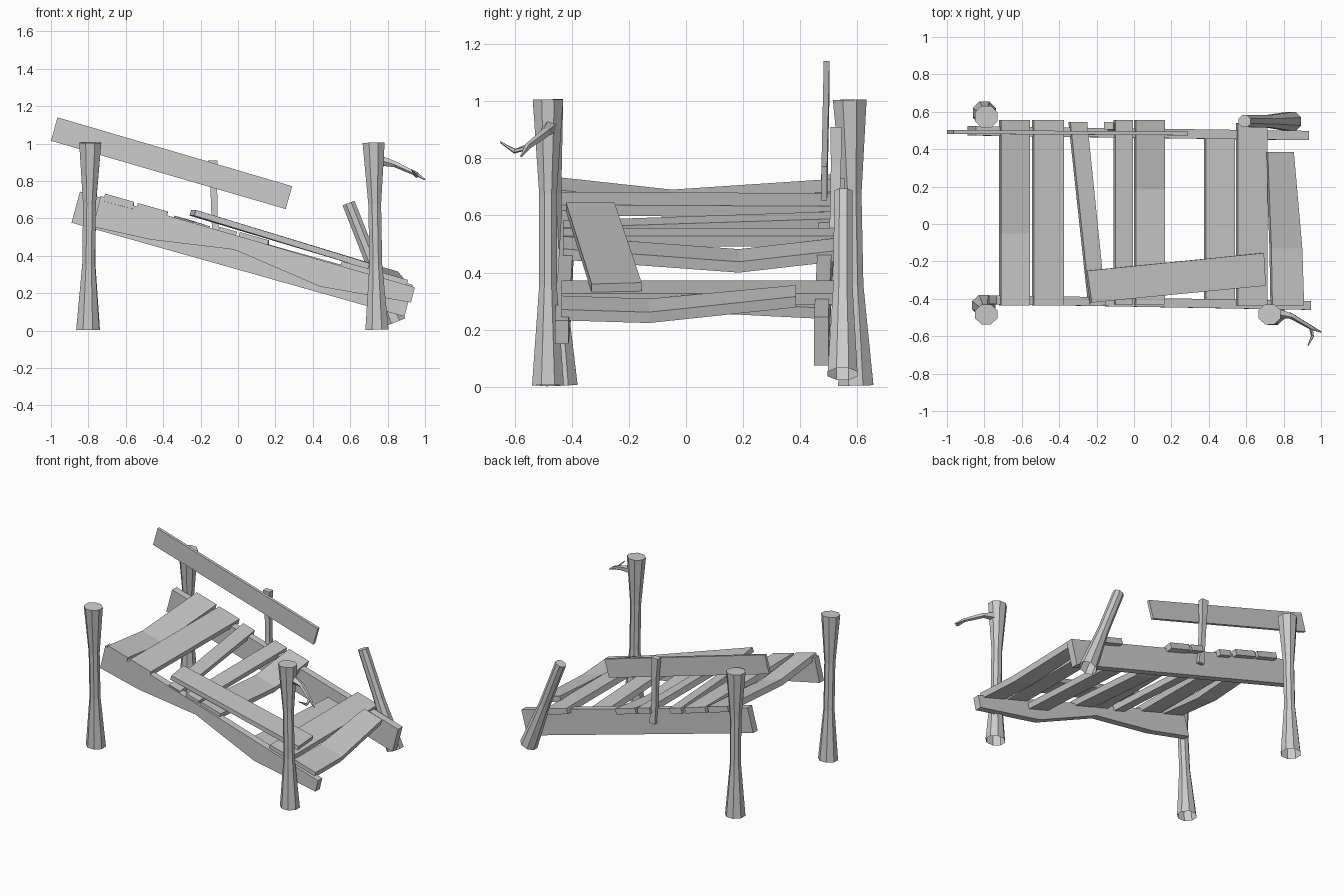
import bpy, bmesh, math
from mathutils import Vector

if "Cube" in bpy.data.objects:
    bpy.data.objects.remove(bpy.data.objects["Cube"])


def loft(name, rings, cap_start=True, cap_end=True):
    """Skin a list of equal-length point rings into one flat-shaded mesh."""
    bm = bmesh.new()
    vr = [[bm.verts.new(p) for p in r] for r in rings]
    n = len(vr[0])
    for a, b in zip(vr, vr[1:]):
        for i in range(n):
            j = (i + 1) % n
            bm.faces.new((a[i], a[j], b[j], b[i]))
    if cap_start:
        bm.faces.new(vr[0][::-1])
    if cap_end:
        bm.faces.new(vr[-1])
    bmesh.ops.recalc_face_normals(bm, faces=bm.faces)
    me = bpy.data.meshes.new(name)
    bm.to_mesh(me)
    bm.free()
    ob = bpy.data.objects.new(name, me)
    bpy.context.collection.objects.link(ob)
    return ob


def tube(name, path, radii, sides=8, open_bottom=False, flat=1.0):
    """Round-section part along a path; flat squashes the section in y."""
    pts = [Vector(p) for p in path]
    rings = []
    for i, (p, r) in enumerate(zip(pts, radii)):
        d = pts[min(i + 1, len(pts) - 1)] - pts[max(i - 1, 0)]
        q = Vector((0, 0, 1)).rotation_difference(d)
        rings.append([p + q @ Vector((r * math.cos(a), r * flat * math.sin(a), 0))
                      for a in [(k + .5) * math.tau / sides for k in range(sides)]])
    return loft(name, rings, not open_bottom)


def post(name, bottom, top, stops, flat=.94):
    b, t = Vector(bottom), Vector(top)
    return tube(name, [b.lerp(t, s[0]) for s in stops], [s[1] for s in stops],
                open_bottom=True, flat=flat)


# Four posts, pinched in the middle; the back right one is snapped and leaning
full = [(0, .067), (.35, .037), (.67, .037), (1, .064)]
post("front_left_post", (-.803, -.435, .005), (-.79, -.483, 1.005), full, .9)
post("front_right_post", (.743, -.483, .005), (.725, -.483, 1.005), full, .9)
post("back_left_post", (-.8, .594, .005), (-.79, .573, 1.005), full, 1)
post("broken_post", (.842, .548, .045), (.591, .55, .682),
     [(0, .06), (.5, .038), (1, .037)])

# Twig growing out of the front right post
tube("twig", [(.75, -.475, .91), (.84, -.49, .89), (.95, -.555, .84), (1, -.577, .807)],
     [.03, .017, .012, .004], 5)
tube("twig_fork", [(.945, -.55, .84), (.955, -.6, .825), (.93, -.65, .857)],
     [.011, .009, .003], 5)


def beam(name, stations, y0, y1, thick):
    """Sloping beam: stations are (top x, top z, bottom x, bottom z)."""
    xa, xb = stations[0][0], stations[-1][0]
    rings = []
    for tx, tz, bx, bz in stations:
        y = y0 + (y1 - y0) * (tx - xa) / (xb - xa)
        h = thick / 2
        rings.append([(tx, y - h, tz), (tx, y + h, tz), (bx, y + h, bz), (bx, y - h, bz)])
    return loft(name, rings)


# Side beams (the front one is worn away underneath) and the fallen handrail
beam("front_beam", [(-.735, .72, -.775, .555), (-.44, .634, -.47, .487),
                    (0, .506, -.02, .433), (.47, .369, .44, .235),
                    (.945, .232, .925, .15)], -.405, -.435, .048)
beam("back_beam", [(-.845, .743, -.89, .577), (.935, .245, .89, .075)], .498, .473, .05)
beam("handrail", [(-.965, 1.14, -1, 1.015), (.29, .772, .255, .65)], .492, .484, .02)

# Small rail support
sup = []
for x, y, z, w, d in [(-.11, .515, .44, .022, .022), (-.125, .52, .6, .017, .016),
                      (-.13, .525, .78, .018, .018), (-.135, .525, .91, .026, .02)]:
    sup.append([(x - w, y - d, z), (x + w, y - d, z), (x + w, y + d, z), (x - w, y + d, z)])
loft("rail_support", sup)


# Deck planks: stations are (y, left x, right x, drop)
SLOPE, T = -.285, .038


def plank(name, stations):
    rings = []
    for y, xl, xr, drop in stations:
        zl, zr = .53 + SLOPE * xl - drop, .53 + SLOPE * xr - drop
        rings.append([(xl, y, zl), (xr, y, zr),
                      (xr + SLOPE * T, y, zr - T), (xl + SLOPE * T, y, zl - T)])
    return loft(name, rings)


# The sixth plank has slipped down between the beams; the last is snapped short
deck = [
    [(-.435, -.71, -.555, 0), (-.05, -.71, -.555, .042), (.555, -.71, -.555, .002)],
    [(-.435, -.535, -.375, 0), (.555, -.535, -.375, .005)],
    [(-.43, -.235, -.15, .015), (.545, -.34, -.25, .012)],
    [(-.43, -.1, -.005, .003), (.555, -.1, -.005, .003)],
    [(-.43, .01, .165, 0), (.185, .01, .165, .045), (.555, .01, .165, .003)],
    [(-.42, .385, .54, .055), (.48, .385, .54, .1)],
    [(-.435, .555, .715, 0), (.54, .555, .715, 0)],
    [(-.435, .74, .91, .0), (-.13, .735, .9, .012), (.385, .715, .855, -.03)],
]
for i, st in enumerate(deck):
    plank(f"deck_plank_{i + 1}", st)

# Loose plank lying across the deck
quad = [(-.25, -.25, .645), (.695, -.155, .365), (.705, -.33, .36), (-.225, -.42, .645)]
loft("loose_plank", [quad, [(x - .01, y, z - .03) for x, y, z in quad]])
